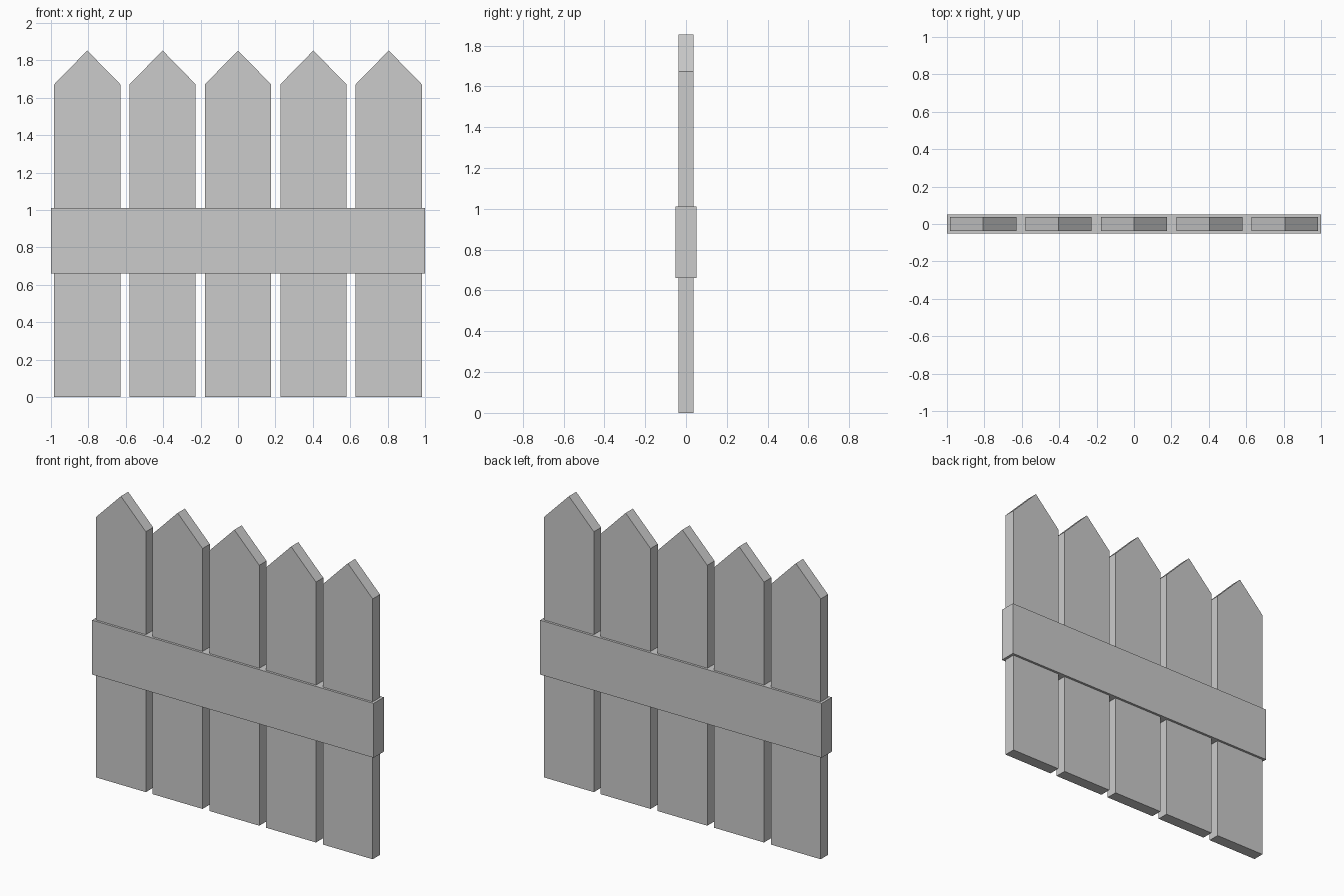
import bpy, bmesh

if "Cube" in bpy.data.objects:
    bpy.data.objects.remove(bpy.data.objects["Cube"])

def extruded(name, profile, half_depth, x=0.0):
    """Extrude an (x, z) profile symmetrically along y."""
    bm = bmesh.new()
    face = bm.faces.new([bm.verts.new((px, -half_depth, pz)) for px, pz in profile])
    ext = bmesh.ops.extrude_face_region(bm, geom=[face])
    verts = [g for g in ext["geom"] if isinstance(g, bmesh.types.BMVert)]
    bmesh.ops.translate(bm, verts=verts, vec=(0, 2 * half_depth, 0))
    bmesh.ops.recalc_face_normals(bm, faces=bm.faces)
    mesh = bpy.data.meshes.new(name)
    bm.to_mesh(mesh)
    bm.free()
    obj = bpy.data.objects.new(name, mesh)
    obj.location.x = x
    bpy.context.collection.objects.link(obj)
    return obj

# Five pointed pickets
W = 0.177
picket = [(-W, 0), (W, 0), (W, 1.672), (0, 1.853), (-W, 1.672)]
for i in range(5):
    extruded(f"picket_{i + 1}", picket, 0.037, (i - 2) * 0.403)

# Cross rail enclosing the pickets
extruded("cross_rail", [(-1, 0.662), (1, 0.662), (1, 1.011), (-1, 1.011)], 0.052)
